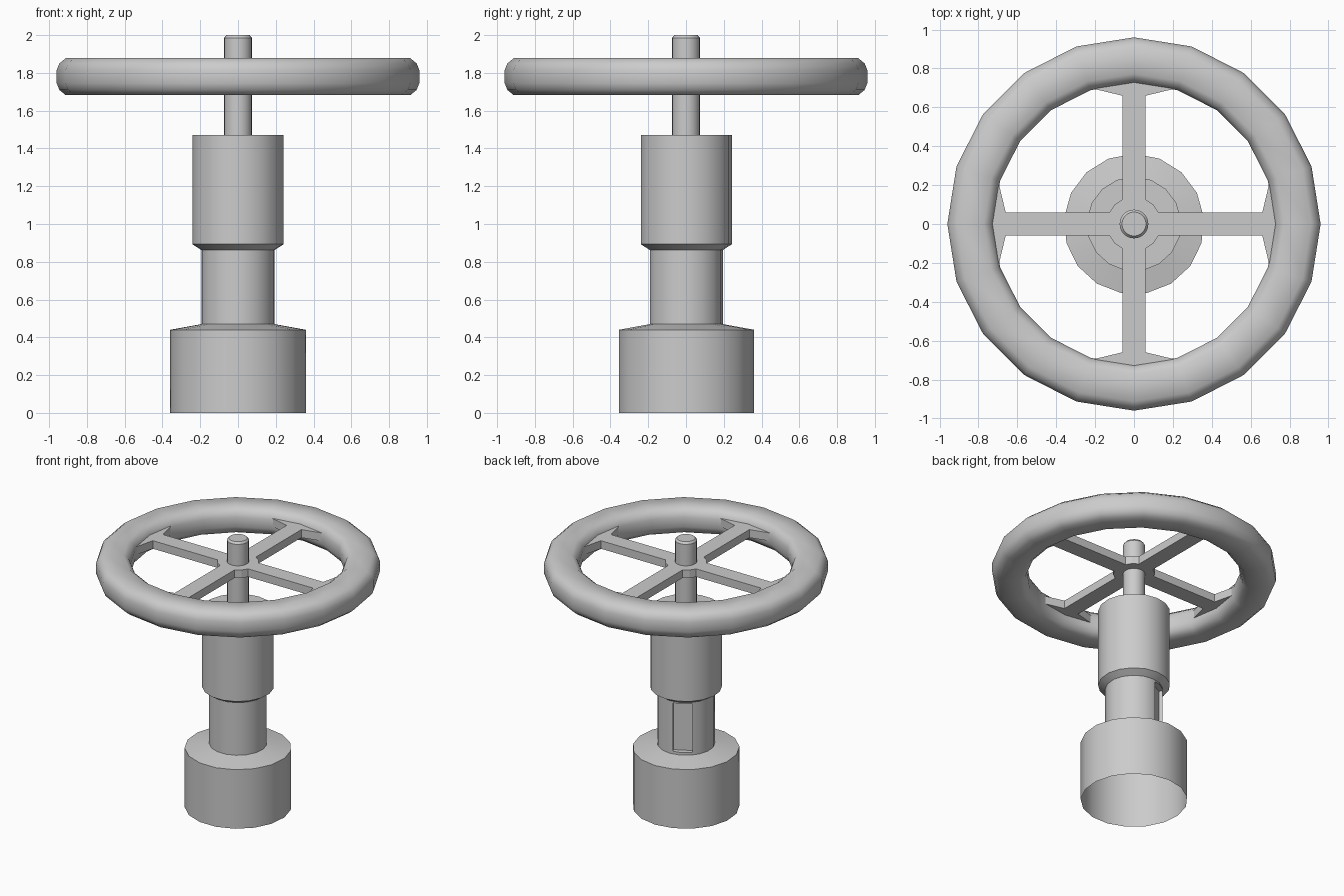
import bpy, bmesh, math
from mathutils import Matrix

if "Cube" in bpy.data.objects:
    bpy.data.objects.remove(bpy.data.objects["Cube"])


def finish(name, bm, angle):
    bmesh.ops.recalc_face_normals(bm, faces=bm.faces)
    me = bpy.data.meshes.new(name)
    bm.to_mesh(me)
    bm.free()
    ob = bpy.data.objects.new(name, me)
    bpy.context.collection.objects.link(ob)
    if angle:
        bpy.ops.object.select_all(action='DESELECT')
        ob.select_set(True)
        bpy.context.view_layer.objects.active = ob
        bpy.ops.object.shade_smooth_by_angle(angle=math.radians(angle))
    return ob


def lathe(name, profile, sides, closed=False, cap_low=False, cap_top=False,
          start=math.pi / 2, angle=30):
    """Turn (radius, z) points about the z axis."""
    bm = bmesh.new()
    rings = []
    for r, z in profile:
        rings.append([bm.verts.new((r * math.cos(start + 2 * math.pi * i / sides),
                                    r * math.sin(start + 2 * math.pi * i / sides), z))
                      for i in range(sides)])
    n = len(rings)
    for k in range(n if closed else n - 1):
        a, b = rings[k], rings[(k + 1) % n]
        for i in range(sides):
            j = (i + 1) % sides
            bm.faces.new((a[i], a[j], b[j], b[i]))
    if cap_low:
        bm.faces.new(rings[0])
    if cap_top:
        bm.faces.new(rings[-1])
    return finish(name, bm, angle)


# Valve body: open-bottomed base, neck and upper collar
lathe("base", [(0.361, 0), (0.361, 0.44), (0.195, 0.47)], 17)
neck = lathe("neck", [(0.195, 0.465), (0.195, 0.87)], 17, cap_low=True, cap_top=True)
lathe("collar", [(0.195, 0.862), (0.243, 0.893), (0.243, 1.47)], 17, cap_top=True)

# Slot in the back left of the neck
bm = bmesh.new()
bmesh.ops.create_cube(bm, size=1, matrix=Matrix.Rotation(math.radians(118), 4, 'Z')
                      @ Matrix.Translation((0.255, 0, 0.67))
                      @ Matrix.Diagonal((0.2, 0.132, 0.36, 1)))
cutter = finish("slot_cutter", bm, 0)
cutter.hide_render = True
cutter.hide_set(True)
cut = neck.modifiers.new("slot", 'BOOLEAN')
cut.operation = 'DIFFERENCE'
cut.solver = 'EXACT'
cut.object = cutter

# Stem
lathe("stem", [(0.074, 1.46), (0.074, 1.985), (0.062, 2.0)], 20, cap_top=True)

# Handwheel rim
quarter = [(0.118, 0.035), (0.104, 0.07), (0.07, 0.098)]
half = quarter + [(-x, z) for x, z in reversed(quarter)]
section = half + [(-x, -z) for x, z in half]
lathe("wheel_rim", [(0.842 + x, 1.78 + z) for x, z in section], 20, closed=True, angle=50)

# Hub and four flared spokes as one extruded outline
arm = [(0.1, -0.1), (0.125, -0.06), (0.66, -0.06), (0.70, -0.227), (0.74, 0),
       (0.70, 0.227), (0.66, 0.06), (0.125, 0.06)]
bm = bmesh.new()
outline = []
for k in range(4):
    c, s = (1, 0, -1, 0)[k], (0, 1, 0, -1)[k]
    outline += [bm.verts.new((c * x - s * y, s * x + c * y, 1.765)) for x, y in arm]
face = bm.faces.new(outline)
res = bmesh.ops.extrude_face_region(bm, geom=[face], use_keep_orig=True)
bmesh.ops.translate(bm, vec=(0, 0, 0.06),
                    verts=[g for g in res["geom"] if isinstance(g, bmesh.types.BMVert)])
finish("hub_and_spokes", bm, 0)
